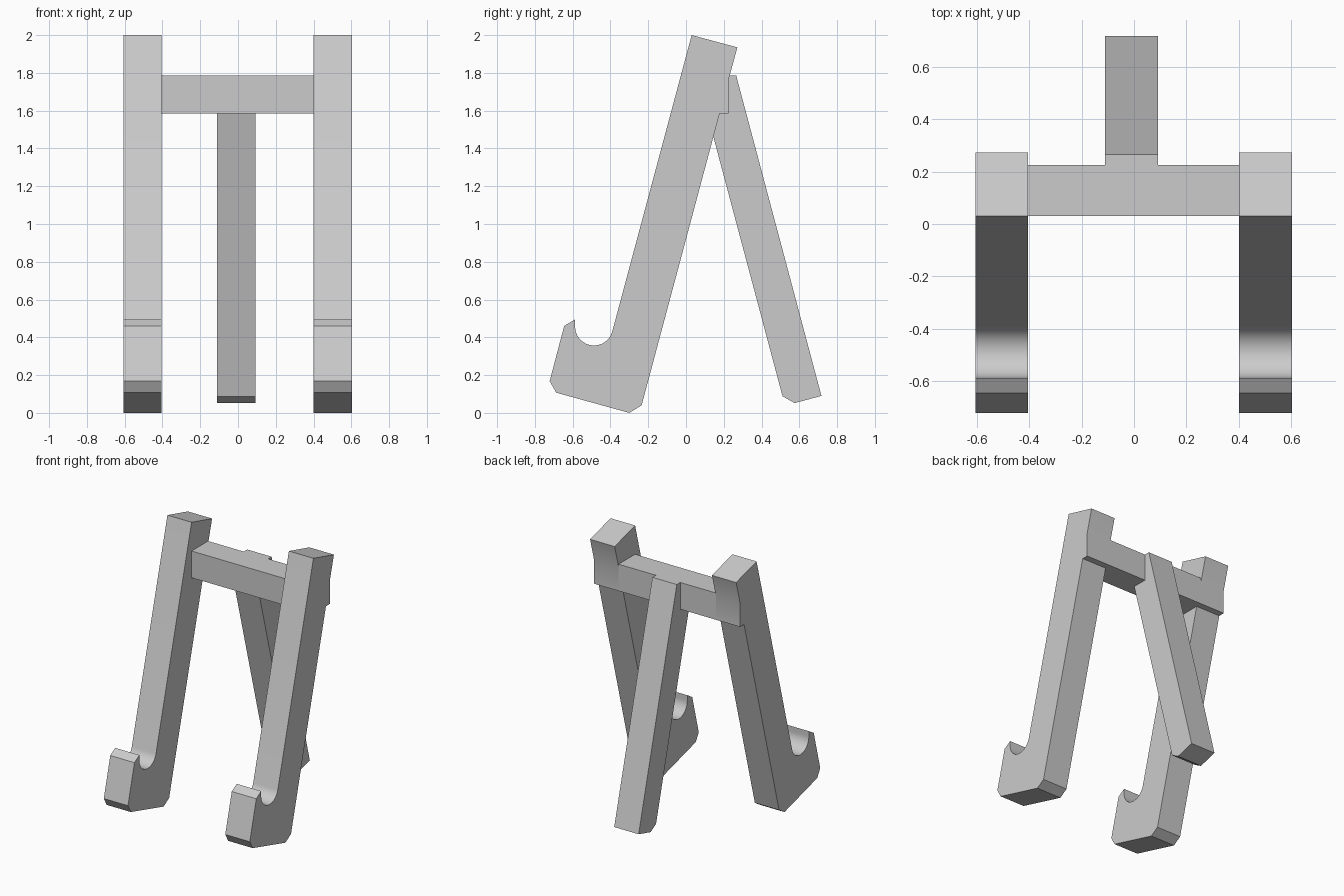
import bpy
import bmesh
from math import cos, sin, radians

cube = bpy.data.objects.get("Cube")
if cube:
    bpy.data.objects.remove(cube, do_unlink=True)

# Single plain grey material
GREY = (0.6, 0.6, 0.6, 1.0)
grey = bpy.data.materials.new("plain grey")
grey.use_nodes = True
grey.diffuse_color = GREY
grey.node_tree.nodes["Principled BSDF"].inputs["Base Color"].default_value = GREY


def extrude_profile(name, profile, x0, x1):
    """Extrude a (y, z) outline from x0 to x1."""
    bm = bmesh.new()
    face = bm.faces.new([bm.verts.new((x0, y, z)) for y, z in profile])
    result = bmesh.ops.extrude_face_region(bm, geom=[face])
    moved = [v for v in result["geom"] if isinstance(v, bmesh.types.BMVert)]
    bmesh.ops.translate(bm, verts=moved, vec=(x1 - x0, 0, 0))
    bmesh.ops.recalc_face_normals(bm, faces=bm.faces)
    mesh = bpy.data.meshes.new(name)
    bm.to_mesh(mesh)
    bm.free()
    mesh.materials.append(grey)
    obj = bpy.data.objects.new(name, mesh)
    bpy.context.collection.objects.link(obj)
    bpy.ops.object.select_all(action="DESELECT")
    obj.select_set(True)
    bpy.context.view_layer.objects.active = obj
    bpy.ops.object.shade_smooth_by_angle(angle=radians(30))
    return obj


# Crossbar extent
BAR_FRONT, BAR_BACK = 0.03, 0.225
BAR_LOW, BAR_HIGH = 1.585, 1.785

# Rounded cradle at the foot of each front leg
STEPS = 24
cradle = []
for i in range(STEPS + 1):
    a = radians(180 + 165 * i / STEPS)
    cradle.append((-0.487 + 0.1 * cos(a), 0.457 + 0.1 * sin(a)))

# Leaning front leg with hooked foot and a step where the bar passes through
front_leg = [
    (0.03, 2.0), (0.272, 1.935),
    (BAR_BACK, 1.763), (BAR_BACK, BAR_LOW), (0.178, BAR_LOW),
    (-0.235, 0.04), (-0.3, 0.0), (-0.687, 0.107), (-0.722, 0.168),
    (-0.645, 0.46), (-0.587, 0.495),
] + cradle
extrude_profile("front_leg_right", front_leg, -0.605, -0.405)
extrude_profile("front_leg_left", front_leg, 0.4, 0.603)

# Crossbar between the front legs
crossbar = [(BAR_FRONT, BAR_LOW), (BAR_BACK, BAR_LOW),
            (BAR_BACK, BAR_HIGH), (BAR_FRONT, BAR_HIGH)]
extrude_profile("crossbar", crossbar, -0.405, 0.4)

# Rear strut, notched around the crossbar
rear_leg = [
    (BAR_BACK, BAR_HIGH), (0.266, BAR_HIGH), (0.717, 0.09), (0.575, 0.052),
    (0.511, 0.088), (0.112, BAR_LOW), (BAR_BACK, BAR_LOW),
]
extrude_profile("rear_leg", rear_leg, -0.11, 0.092)
